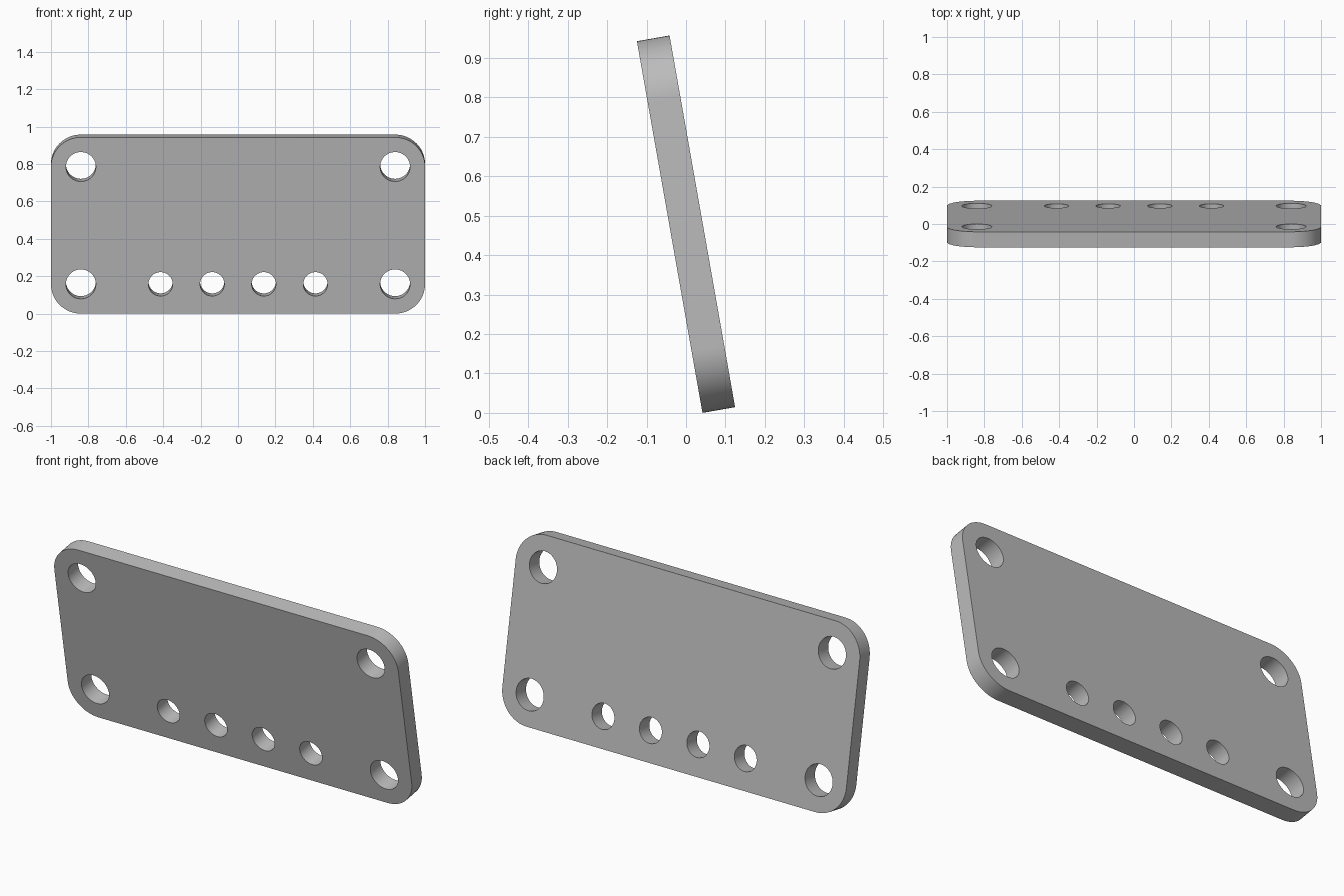
import bpy, bmesh
from math import pi, cos, sin, radians
from mathutils import Matrix

cube = bpy.data.objects.get("Cube")
if cube:
    bpy.data.objects.remove(cube, do_unlink=True)

HALF_W, HALF_H, THICK = 1.0, 0.4785, 0.084
CORNER, TILT = 0.16, radians(10)
HOLE_X, HOLE_Y = HALF_W - CORNER, HALF_H - CORNER


def arc(cx, cy, r, start, end, steps):
    angles = [start + (end - start) * i / steps for i in range(steps + 1)]
    return [(cx + r * cos(a), cy + r * sin(a)) for a in angles]


def circle(cx, cy, r, steps=48):
    return arc(cx, cy, r, 0, 2 * pi, steps)[:-1]


# Rounded outline, four corner holes and a row of smaller holes
outline = []
for i, (sx, sy) in enumerate([(1, 1), (-1, 1), (-1, -1), (1, -1)]):
    outline += arc(sx * HOLE_X, sy * HOLE_Y, CORNER, i * pi / 2, (i + 1) * pi / 2, 16)
loops = [outline]
loops += [circle(sx * HOLE_X, sy * HOLE_Y, 0.08) for sx in (-1, 1) for sy in (-1, 1)]
loops += [circle(x, -HOLE_Y, 0.065) for x in (-0.414, -0.138, 0.138, 0.414)]

# Filled flat curve, thickened into a plate
curve = bpy.data.curves.new("plate_profile", "CURVE")
curve.dimensions = "2D"
curve.fill_mode = "BOTH"
curve.extrude = THICK / 2
for points in loops:
    spline = curve.splines.new("POLY")
    spline.points.add(len(points) - 1)
    for p, (x, y) in zip(spline.points, points):
        p.co = (x, y, 0, 1)
    spline.use_cyclic_u = True

plate = bpy.data.objects.new("mounting_plate", curve)
bpy.context.collection.objects.link(plate)
bpy.ops.object.select_all(action="DESELECT")
plate.select_set(True)
bpy.context.view_layer.objects.active = plate
bpy.ops.object.convert(target="MESH")
plate = bpy.context.object

# Weld the caps to the walls, stand the plate up and lean it forward
height = 2 * HALF_H * cos(TILT) + THICK * sin(TILT)
bm = bmesh.new()
bm.from_mesh(plate.data)
bmesh.ops.remove_doubles(bm, verts=bm.verts, dist=0.0001)
bmesh.ops.recalc_face_normals(bm, faces=bm.faces)
bm.transform(Matrix.Translation((0, 0, height / 2)) @ Matrix.Rotation(pi / 2 + TILT, 4, "X"))
bm.to_mesh(plate.data)
bm.free()
bpy.ops.object.shade_smooth_by_angle(angle=radians(30))

# Plain grey finish
grey = bpy.data.materials.new("plain_grey")
grey.use_nodes = True
color = (0.5, 0.5, 0.5, 1)
grey.diffuse_color = color
grey.node_tree.nodes["Principled BSDF"].inputs["Base Color"].default_value = color
plate.data.materials.clear()
plate.data.materials.append(grey)
